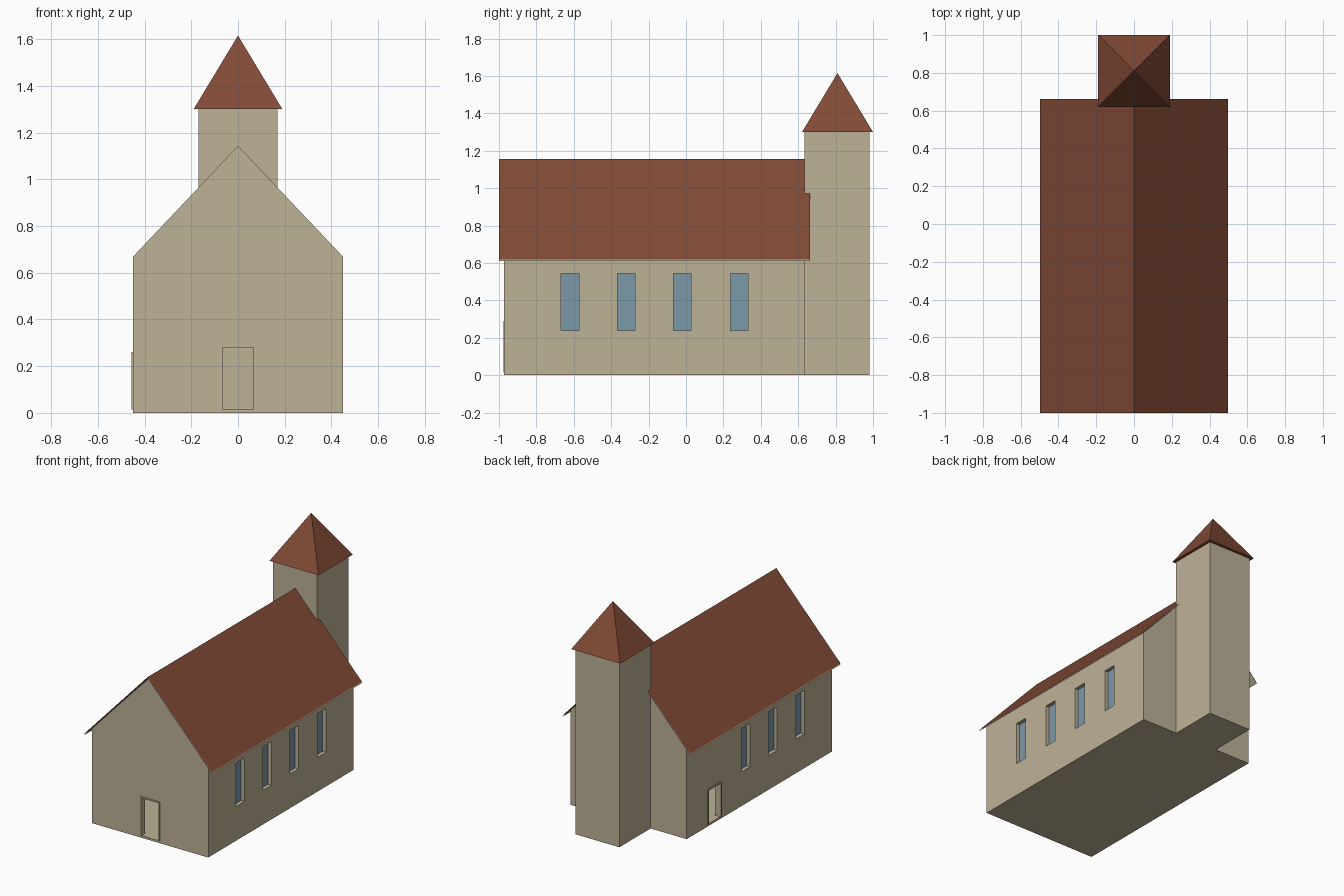
import bpy
import bmesh

cube = bpy.data.objects.get("Cube")
if cube:
    bpy.data.objects.remove(cube, do_unlink=True)


def material(name, rgb):
    mat = bpy.data.materials.new(name)
    mat.use_nodes = True
    mat.diffuse_color = (*rgb, 1)
    mat.node_tree.nodes["Principled BSDF"].inputs["Base Color"].default_value = (*rgb, 1)
    return mat


WALL = material("sandstone", (0.515, 0.445, 0.309))
ROOF = material("roof_red", (0.223, 0.069, 0.036))
GLASS = material("glass_blue", (0.202, 0.319, 0.386))


def finish(name, bm, mat):
    mesh = bpy.data.meshes.new(name)
    bm.to_mesh(mesh)
    bm.free()
    mesh.materials.append(mat)
    obj = bpy.data.objects.new(name, mesh)
    bpy.context.collection.objects.link(obj)
    return obj


def box(name, lo, hi, mat):
    bm = bmesh.new()
    bmesh.ops.create_cube(bm, size=1)
    for v in bm.verts:
        v.co = [(a + b) / 2 + c * (b - a) for a, b, c in zip(lo, hi, v.co)]
    return finish(name, bm, mat)


def prism(name, profile, y0, y1, mat):
    """Extrude an xz profile along y."""
    bm = bmesh.new()
    face = bm.faces.new([bm.verts.new((x, y0, z)) for x, z in profile])
    out = bmesh.ops.extrude_face_region(bm, geom=[face])
    moved = [g for g in out["geom"] if isinstance(g, bmesh.types.BMVert)]
    bmesh.ops.translate(bm, vec=(0, y1 - y0, 0), verts=moved)
    bmesh.ops.recalc_face_normals(bm, faces=bm.faces)
    return finish(name, bm, mat)


def cut(target, cutter):
    mod = target.modifiers.new("cut", "BOOLEAN")
    mod.operation = "DIFFERENCE"
    mod.solver = "EXACT"
    mod.object = cutter
    bpy.context.view_layer.objects.active = target
    bpy.ops.object.modifier_apply(modifier=mod.name)
    bpy.data.objects.remove(cutter, do_unlink=True)


def house(w, base, eave, ridge):
    return [(-w, base), (w, base), (w, eave), (0, ridge), (-w, eave)]


W, FRONT, BACK = 0.45, -0.972, 0.635
T = 0.04      # wall thickness
FLOOR = 0.015
RIDGE, EAVE, EAVE_X = 1.155, 0.62, 0.498

# Hollow nave with gables
nave = prism("nave", house(W, 0, 0.668, 1.143), FRONT, BACK, WALL)
cut(nave, prism("interior", house(W - T, FLOOR, 0.65, 1.08), FRONT + T, BACK - T, WALL))

# Windows: four on the left wall, three on the right
window_ys = (-0.62, -0.32, -0.02, 0.285)
for side, ys in ((1, window_ys), (-1, window_ys[:3])):
    for i, y in enumerate(ys):
        xs = sorted((side * (W - 0.1), side * (W + 0.1)))
        cut(nave, box("hole", (xs[0], y - 0.047, 0.24), (xs[1], y + 0.047, 0.545), WALL))
        xs = sorted((side * (W - 0.026), side * (W - 0.034)))
        label = "left" if side > 0 else "right"
        box(f"{label}_window_{i + 1}", (xs[0], y - 0.047, 0.24),
            (xs[1], y + 0.047, 0.545), GLASS)

# Open doorways with slim raised frames
HALF, RIM, OUT = 0.067, 0.01, 0.005


def doorway(name, top, place):
    """place maps (along wall, outward, height) boxes into the model."""
    cut(nave, place("hole", (-HALF, -0.1, FLOOR), (HALF, 0.1, top)))
    for part, a, b, z0, z1 in (("jamb_a", -HALF - RIM, -HALF, FLOOR, top + RIM),
                               ("jamb_b", HALF, HALF + RIM, FLOOR, top + RIM),
                               ("lintel", -HALF, HALF, top, top + RIM)):
        place(f"{name}_{part}", (a, -0.01, z0), (b, OUT, z1))


def on_front(name, lo, hi):
    return box(name, (lo[0], FRONT - hi[1], lo[2]), (hi[0], FRONT - lo[1], hi[2]), WALL)


def on_right(name, lo, hi):
    c = 0.33
    return box(name, (-W - hi[1], c + lo[0], lo[2]), (-W - lo[1], c + hi[0], hi[2]), WALL)


doorway("front_door", 0.28, on_front)
doorway("side_door", 0.25, on_right)


# Thin overhanging roof: tiled sheet on top, plain lining beneath
def roof_sheet(name, drop, mat, down):
    bm = bmesh.new()
    rows = [[bm.verts.new((x, y, z - drop)) for y in (-1.0, 0.662)]
            for x, z in ((-EAVE_X, EAVE), (0, RIDGE), (EAVE_X, EAVE))]
    for a, b in zip(rows, rows[1:]):
        bm.faces.new((a[0], b[0], b[1], a[1]))
    if down:
        bmesh.ops.reverse_faces(bm, faces=bm.faces)
    return finish(name, bm, mat)


roof_sheet("roof_tiles", 0, ROOF, False)
roof_sheet("roof_lining", 0.008, WALL, True)

# Bell tower with pyramid spire
box("tower", (-0.17, 0.633, 0), (0.17, 0.98, 1.3), WALL)
bm = bmesh.new()
base = [bm.verts.new((x, y, 1.3)) for x, y in
        ((-0.19, 0.62), (0.19, 0.62), (0.19, 1.0), (-0.19, 1.0))]
apex = bm.verts.new((0, 0.81, 1.615))
bm.faces.new(base[::-1])
for i in range(4):
    bm.faces.new((base[i], base[(i + 1) % 4], apex))
finish("spire", bm, ROOF)
